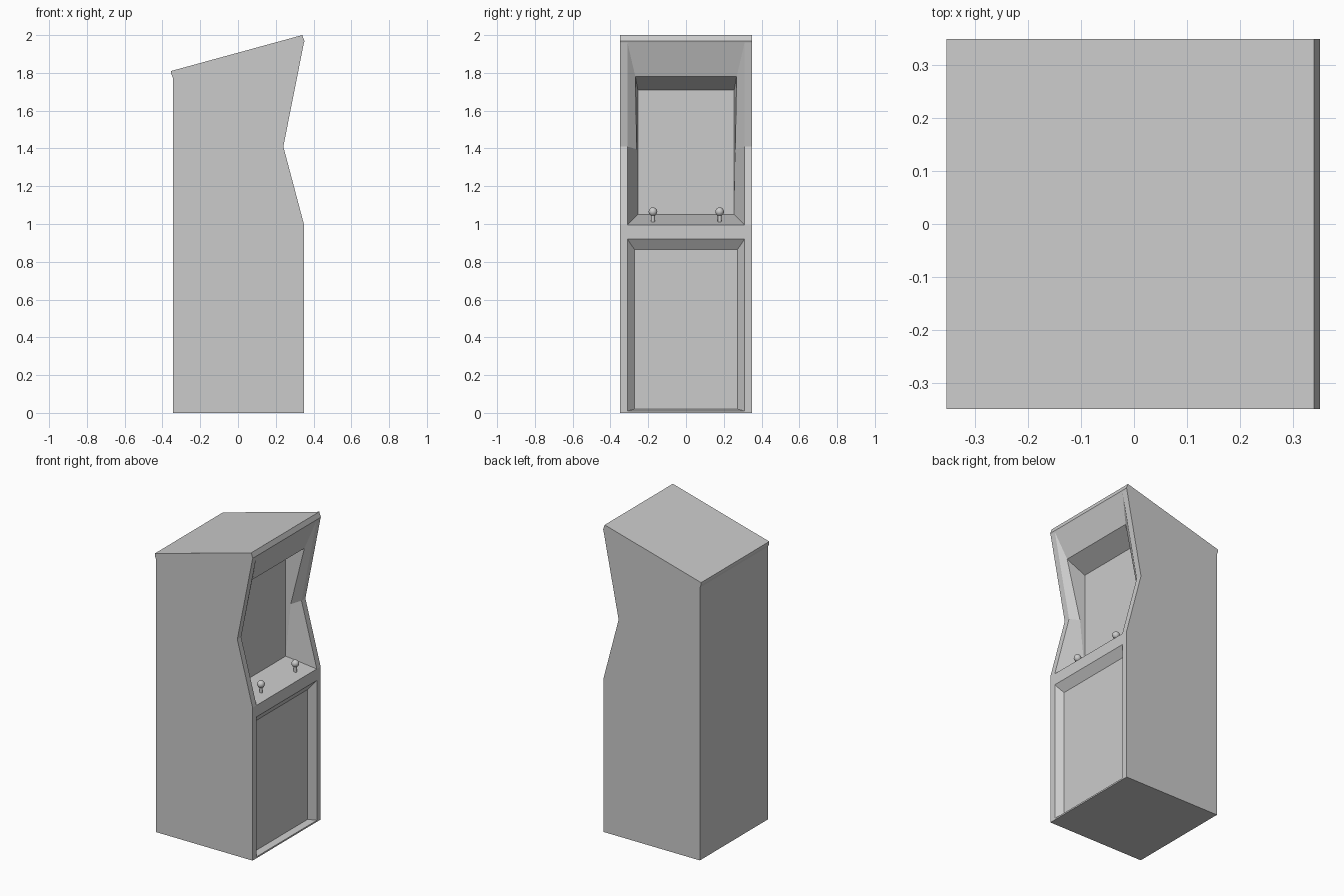
import bpy, bmesh
from mathutils import Vector

if "Cube" in bpy.data.objects:
    bpy.data.objects.remove(bpy.data.objects["Cube"])

bm = bmesh.new()


def face(pts):
    bm.faces.new([bm.verts.new(p) for p in pts])


def both_sides(pts):
    """A face on the +y side and its mirror image on the -y side."""
    face(pts)
    face([(x, -y, z) for x, y, z in reversed(pts)])


def across(a, b):
    """A quad spanning the cabinet width between two mirrored edges."""
    (ax, ay, az), (bx, by, bz) = a, b
    face([(ax, -ay, az), (ax, ay, az), (bx, by, bz), (bx, -by, bz)])


W, R = 0.35, 0.31          # half width of the cabinet and of its openings

# Side profile: front edge going up, then top and back
front = [(0.35, 0), (0.35, 0.01), (0.35, 0.92), (0.35, 0.995),
         (0.24, 1.41), (0.349, 1.96), (0.352, 1.968)]
rear = [(0.34, 2.0), (-0.354, 1.81), (-0.354, 1.795), (-0.345, 1.775), (-0.345, 0)]
both_sides([(x, W, z) for x, z in front + rear])

# Top, back and bottom
wrap = [front[-1]] + rear + [front[0]]
for (ax, az), (bx, bz) in zip(wrap, wrap[1:]):
    across((ax, W, az), (bx, W, bz))

# Front frame: side stiles and the three cross rails
for i, ((ax, az), (bx, bz)) in enumerate(zip(front, front[1:])):
    both_sides([(ax, R, az), (ax, W, az), (bx, W, bz), (bx, R, bz)])
    if i in (0, 2, 5):
        across((ax, R, az), (bx, R, bz))

# Lower door, sunk behind sloping reveals
d0, d1 = (0.35, R, 0.01), (0.35, R, 0.92)
e0, e1 = (0.31, 0.273, 0.02), (0.31, 0.273, 0.865)
across(d0, e0)
across(e0, e1)
across(e1, d1)
both_sides([d0, d1, e1, e0])

# Upper bay: marquee, its underside, screen and control deck
f_top, f_mid, f_low = [(front[i][0], R, front[i][1]) for i in (5, 4, 3)]
i_top, i_mid = (0.29, 0.268, 1.78), (0.197, 0.261, 1.395)
s_top, s_low = (0.165, 0.255, 1.71), (0.165, 0.255, 1.05)
bay = [f_top, i_top, s_top, s_low, f_low]
for a, b in zip(bay, bay[1:]):
    across(a, b)

# Inner cheeks of the upper bay
both_sides([f_top, f_mid, i_mid, i_top])
both_sides([f_mid, f_low, s_low, i_mid])
both_sides([i_top, i_mid, s_low, s_top])

bmesh.ops.remove_doubles(bm, verts=bm.verts, dist=0.0005)
bmesh.ops.recalc_face_normals(bm, faces=bm.faces)
mesh = bpy.data.meshes.new("cabinet")
bm.to_mesh(mesh)
bm.free()
bpy.context.collection.objects.link(bpy.data.objects.new("cabinet", mesh))

# Two joysticks standing on the control deck
for name, y in (("left", -0.175), ("right", 0.178)):
    bpy.ops.mesh.primitive_cylinder_add(vertices=16, radius=0.01, depth=0.05,
                                        location=(0.288, y, 1.035))
    bpy.context.object.name = name + "_joystick_stem"
    bpy.ops.object.shade_smooth_by_angle()
    bpy.ops.mesh.primitive_uv_sphere_add(segments=16, ring_count=8, radius=0.023,
                                         location=(0.288, y, 1.065))
    bpy.context.object.name = name + "_joystick_ball"
    bpy.ops.object.shade_smooth_by_angle()
